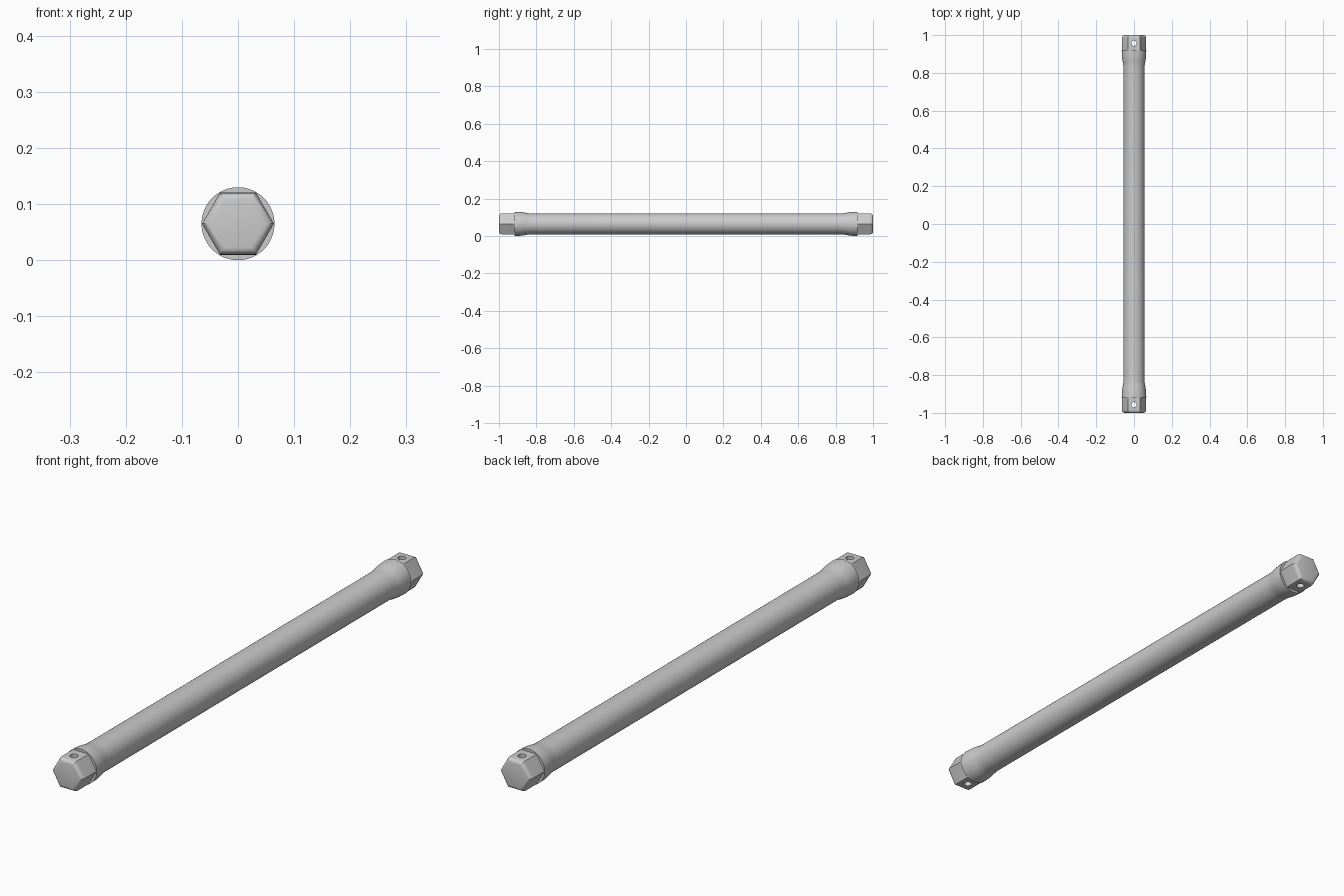
import bpy, bmesh
from math import sin, cos, pi

if "Cube" in bpy.data.objects:
    bpy.data.objects.remove(bpy.data.objects["Cube"])

ZC = 0.065  # height of the bar's axis


def lathe(name, profile, sides):
    """Sweep (y, radius) points around the bar's axis and cap both ends."""
    bm = bmesh.new()
    rings = [[bm.verts.new((r * cos(2 * pi * i / sides), y, ZC + r * sin(2 * pi * i / sides)))
              for i in range(sides)] for y, r in profile]
    for a, b in zip(rings, rings[1:]):
        for i in range(sides):
            j = (i + 1) % sides
            bm.faces.new((a[i], a[j], b[j], b[i]))
    bm.faces.new(rings[0])
    bm.faces.new(rings[-1])
    bmesh.ops.recalc_face_normals(bm, faces=bm.faces)
    mesh = bpy.data.meshes.new(name)
    bm.to_mesh(mesh)
    bm.free()
    obj = bpy.data.objects.new(name, mesh)
    bpy.context.collection.objects.link(obj)
    return obj


def activate(obj):
    bpy.ops.object.select_all(action='DESELECT')
    obj.select_set(True)
    bpy.context.view_layer.objects.active = obj


def smooth(obj):
    activate(obj)
    bpy.ops.object.shade_smooth_by_angle(angle=pi / 6)


# Round shaft with a flared collar at each end
flare = [(0.83, 0.056), (0.845, 0.0572), (0.86, 0.0598), (0.875, 0.0624),
         (0.89, 0.064), (0.918, 0.065)]
smooth(lathe("shaft", [(-y, r) for y, r in reversed(flare)] + flare, 64))

# Hexagonal drive ends with rounded tips and a cross hole
R, F, STEPS = 0.064, 0.015, 4
tip = [(0.9, R)] + [(1 - F + F * sin(k * pi / 2 / STEPS), R - F + F * cos(k * pi / 2 / STEPS))
                    for k in range(STEPS + 1)]
for side, label in ((-1, "front"), (1, "back")):
    end = lathe(label + "_hex_drive", [(side * y, r) for y, r in tip], 6)
    bpy.ops.mesh.primitive_cylinder_add(vertices=32, radius=0.014, depth=0.3,
                                        location=(0, side * 0.957, ZC))
    cutter = bpy.context.object
    cutter.name = label + "_hole_cutter"
    cutter.hide_render = True
    activate(end)
    mod = end.modifiers.new("cross_hole", 'BOOLEAN')
    mod.operation, mod.solver, mod.object = 'DIFFERENCE', 'EXACT', cutter
    bpy.ops.object.modifier_apply(modifier=mod.name)
    bpy.data.objects.remove(cutter)
    smooth(end)
